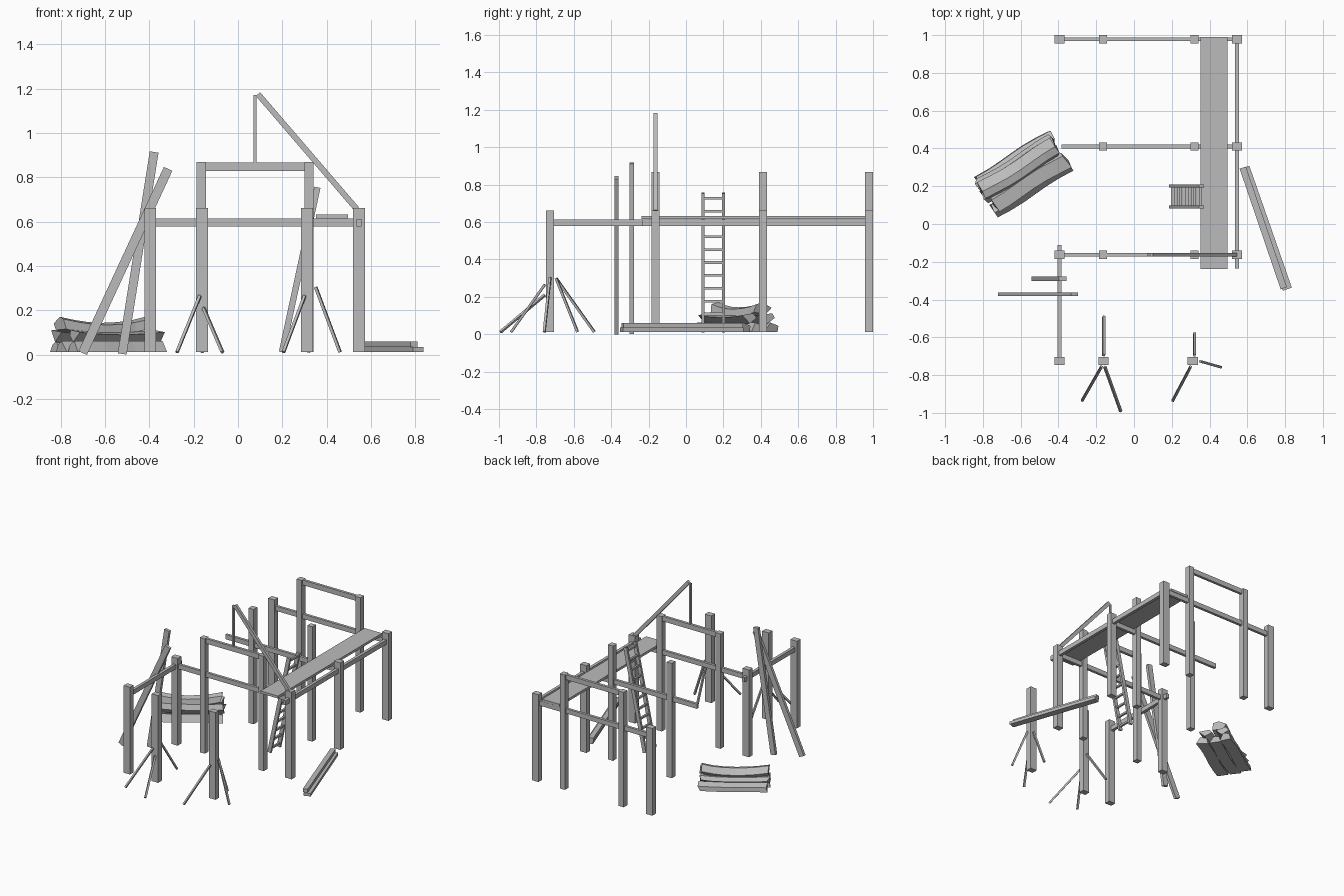
import bpy, bmesh, math, random
from mathutils import Vector, Matrix

random.seed(4)
if "Cube" in bpy.data.objects:
    bpy.data.objects.remove(bpy.data.objects["Cube"])

GREY = (0.5, 0.5, 0.5, 1)
wood = bpy.data.materials.new("grey wood")
wood.use_nodes = True
wood.diffuse_color = GREY
wood.node_tree.nodes["Principled BSDF"].inputs["Base Color"].default_value = GREY


def finish(name, bm):
    bmesh.ops.recalc_face_normals(bm, faces=bm.faces)
    mesh = bpy.data.meshes.new(name)
    bm.to_mesh(mesh)
    bm.free()
    mesh.materials.append(wood)
    obj = bpy.data.objects.new(name, mesh)
    bpy.context.collection.objects.link(obj)
    return obj


def beam(name, start, end, width, depth, side=(0, 1, 0)):
    """Square-ended timber between two points; depth is measured along side."""
    a, b = Vector(start), Vector(end)
    axis = (b - a).normalized()
    across = axis.cross(Vector(side)).normalized()
    along_side = across.cross(axis)
    turn = Matrix((across, along_side, axis)).transposed().to_4x4()
    size = Matrix.Diagonal((width, depth, (b - a).length, 1))
    bm = bmesh.new()
    bmesh.ops.create_cube(bm, size=1, matrix=Matrix.Translation((a + b) / 2) @ turn @ size)
    return finish(name, bm)


GROUND = 0.012
OUTER_L, INNER_L, INNER_R, OUTER_R = -0.395, -0.165, 0.32, 0.545
FRONT, NEAR, MIDDLE, BACK = -0.726, -0.163, 0.411, 0.978
LOW, TALL, RAIL_Z = 0.662, 0.868, 0.596


def post(name, x, y, top, width):
    beam(name, (x, y, GROUND), (x, y, top), width, 0.043)


# Upright posts
for x, rows in ((OUTER_L, (FRONT, NEAR, BACK)), (OUTER_R, (NEAR, MIDDLE, BACK))):
    for y in rows:
        post("outer_post", x, y, LOW, 0.053)
for x in (INNER_L, INNER_R):
    for y in (NEAR, MIDDLE, BACK):
        post("tall_post", x, y, TALL, 0.042)
post("front_post", -0.162, FRONT, LOW, 0.053)
post("front_post", 0.311, FRONT, LOW, 0.053)

# Cross rails and upper rails
for y in (NEAR, MIDDLE, BACK):
    beam("cross_rail", (-0.385, y, RAIL_Z), (OUTER_R, y, RAIL_Z), 0.035, 0.02)
for y in (NEAR, BACK):
    beam("upper_rail", (INNER_L, y, 0.848), (INNER_R, y, 0.848), 0.037, 0.02)

# Long rails
beam("left_long_rail", (OUTER_R, -0.235, RAIL_Z), (OUTER_R, BACK, RAIL_Z), 0.022, 0.034, (0, 0, 1))
beam("right_long_rail", (OUTER_L, FRONT, RAIL_Z), (OUTER_L, -0.11, RAIL_Z), 0.022, 0.034, (0, 0, 1))

# Walkway plank
beam("walkway_plank", (0.423, -0.237, 0.624), (0.423, 0.99, 0.624), 0.144, 0.018, (0, 0, 1))

# Raised strut with its diagonal brace
beam("strut", (0.077, NEAR, 0.85), (0.077, NEAR, 1.17), 0.013, 0.013)
beam("diagonal_brace", (0.09, NEAR, 1.175), (0.535, NEAR, 0.657), 0.026, 0.02)

# Thin ground braces around the two front posts
for start, end in (
    ((-0.172, -0.755, 0.265), (-0.275, -0.935, GROUND)),
    ((-0.155, -0.755, 0.21), (-0.07, -0.992, GROUND)),
    ((-0.16, -0.695, 0.30), (-0.16, -0.49, GROUND)),
    ((0.30, -0.755, 0.265), (0.205, -0.935, GROUND)),
    ((0.35, -0.727, 0.305), (0.46, -0.758, GROUND)),
    ((0.32, -0.695, 0.30), (0.32, -0.58, GROUND)),
):
    beam("ground_brace", start, end, 0.013, 0.013, (0.3, 1, 0.1))

# Boards leaning against the right rail
beam("leaning_board", (-0.7, -0.372, 0.008), (-0.315, -0.372, 0.838), 0.042, 0.02)
beam("leaning_board", (-0.522, -0.29, 0.004), (-0.378, -0.29, 0.914), 0.04, 0.022)

# Ladder
foot, head = Vector((0.198, 0, GROUND)), Vector((0.358, 0, 0.755))
for y in (0.09, 0.2):
    off = Vector((0, y, 0))
    beam("ladder_rail", foot + off, head + off, 0.028, 0.016)
for i in range(11):
    p = foot.lerp(head, (i + 0.4) / 10.8)
    beam("ladder_rung", p + Vector((0, 0.09, 0)), p + Vector((0, 0.2, 0)), 0.014, 0.014, (0, 0, 1))

# Boards lying on the ground
beam("lower_ground_board", (0.587, 0.3, 0.024), (0.812, -0.345, 0.024), 0.05, 0.022, (0, 0, 1))
beam("upper_ground_board", (0.576, 0.298, 0.047), (0.793, -0.34, 0.047), 0.035, 0.024, (0, 0, 1))


# Split logs: a rough cross-section swept along a slightly bent line
def split_log(name, section, sag, shift=0):
    angle = math.radians(31.5)
    place = Matrix.Translation((-0.587, 0.265, 0)) @ Matrix.Rotation(angle, 4, "Z")
    bm = bmesh.new()
    rings = []
    steps = 6
    for i in range(steps + 1):
        t = 2 * i / steps - 1
        ring = []
        for v, z in section:
            u = 0.228 * t + shift + random.uniform(-0.012, 0.012) * abs(t)
            wave = 0.006 * math.sin(3 * t + shift * 90)
            height = max(GROUND, z + sag * (t * t - 0.4))
            ring.append(bm.verts.new(place @ Vector((u, v + wave, height))))
        rings.append(ring)
    n = len(section)
    for a, b in zip(rings, rings[1:]):
        for k in range(n):
            bm.faces.new((a[k], a[(k + 1) % n], b[(k + 1) % n], b[k]))
    bm.faces.new(rings[0])
    bm.faces.new(rings[-1])
    finish(name, bm)


# Stacked log pile, bottom layer to top
for v, shift in ((-0.085, 0.0), (0.0, -0.01), (0.085, 0.005)):
    split_log("bottom_log", [(v - 0.04, 0.012), (v + 0.04, 0.012), (v + 0.036, 0.045), (v - 0.01, 0.062)], 0, shift)
for v, shift in ((-0.055, 0.01), (0.055, -0.008)):
    split_log("middle_log", [(v, 0.05), (v + 0.05, 0.08), (v + 0.03, 0.105), (v - 0.045, 0.095)], 0.012, shift)
split_log("top_log", [(-0.02, 0.1), (0.06, 0.095), (0.085, 0.125), (0.03, 0.155), (-0.01, 0.145)], 0.027, -0.01)
